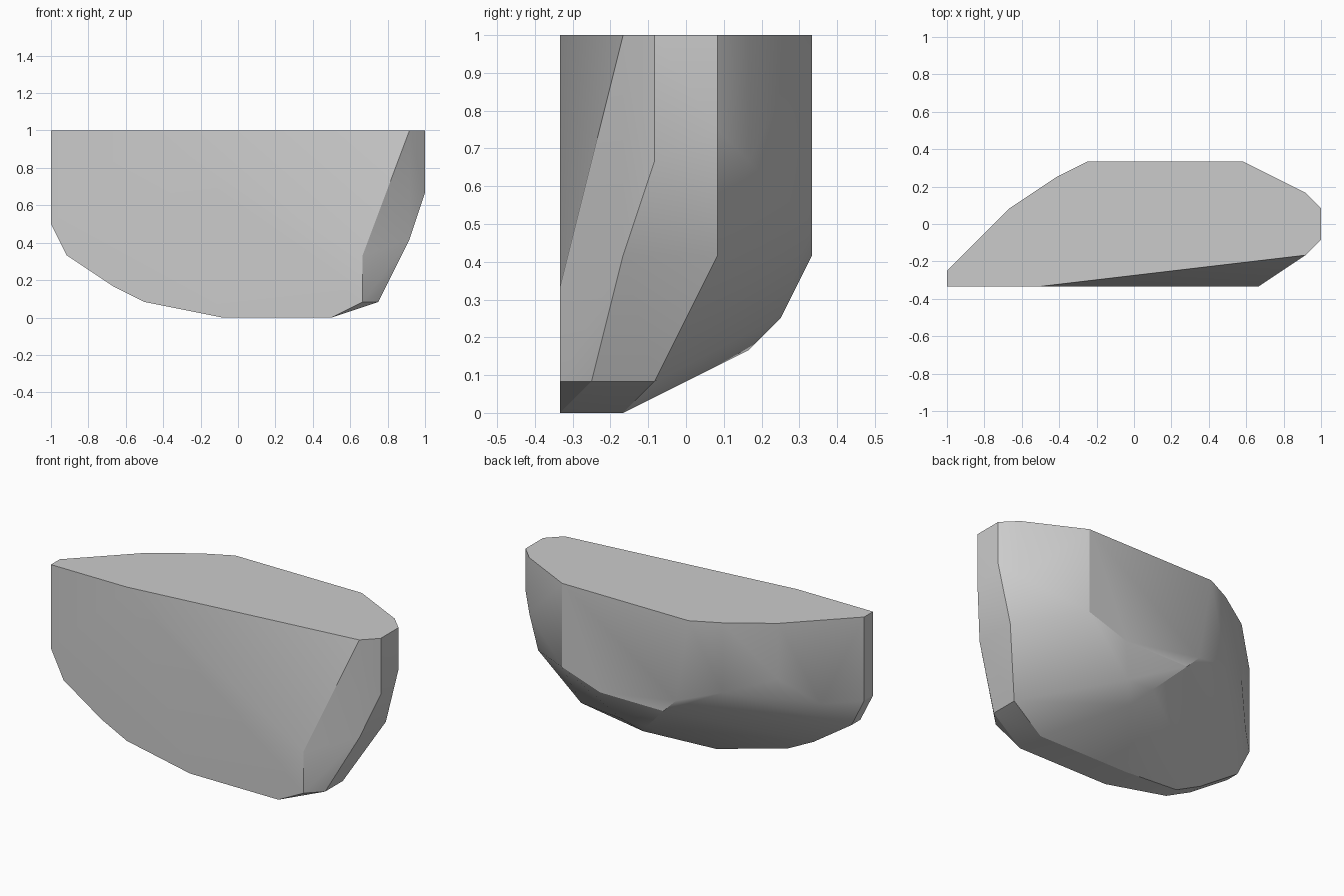
import bpy
import bmesh
import math
from mathutils import Vector

default_cube = bpy.data.objects.get("Cube")
if default_cube:
    bpy.data.objects.remove(default_cube, do_unlink=True)

UNIT = 1 / 12      # all corners sit on this lattice
FRONT = -4
TOP = 12


def make_material(name, colour):
    material = bpy.data.materials.new(name)
    material.use_nodes = True
    material.diffuse_color = colour
    bsdf = material.node_tree.nodes["Principled BSDF"]
    bsdf.inputs["Base Color"].default_value = colour
    return material


def hull_object(name, corners, material, smooth_angle):
    """Wrap a convex skin around the corners and shade it."""
    bm = bmesh.new()
    for corner in corners:
        bm.verts.new(Vector(corner) * UNIT)
    result = bmesh.ops.convex_hull(bm, input=bm.verts[:])
    inner = {g for g in result["geom_interior"] + result["geom_unused"]
             if isinstance(g, bmesh.types.BMVert) and g.is_valid}
    bmesh.ops.delete(bm, geom=list(inner), context="VERTS")
    bmesh.ops.dissolve_limit(bm, angle_limit=math.radians(0.5),
                             verts=bm.verts[:], edges=bm.edges[:])
    bmesh.ops.recalc_face_normals(bm, faces=bm.faces[:])
    mesh = bpy.data.meshes.new(name)
    bm.to_mesh(mesh)
    bm.free()
    mesh.materials.append(material)
    obj = bpy.data.objects.new(name, mesh)
    bpy.context.collection.objects.link(obj)
    bpy.context.view_layer.objects.active = obj
    obj.select_set(True)
    bpy.ops.object.shade_smooth_by_angle(angle=math.radians(smooth_angle))
    return obj


# flat cut top, as (x, y)
top_outline = [(-12, -4), (-12, -3), (-8, 1), (-5, 3), (-3, 4), (7, 4),
               (11, 2), (12, 1), (12, -1), (11, -2), (-6, -4)]

# flat front, as (x, z)
front_outline = [(-12, 6), (-11, 4), (-8, 2), (-6, 1), (-1, 0),
                 (6, 0), (8, 1), (8, 4)]

# chamfered end, from the rim down to the base
end_corners = [(12, -1, 8), (12, 1, 9), (11, -2, 5), (11, 1, 5),
               (11, 2, 8), (9, -3, 1), (9, -1, 1)]

# lower rim of the back wall
wall_corners = [(7, 4, 6), (4, 4, 5), (-1, 4, 5), (-2, 4, 6), (-5, 3, 7),
                (-8, 1, 8), (-10, -1, 6), (-12, -3, 6)]

# rounded underside
under_corners = [(3, 3, 3), (1, 3, 3), (2, 2, 2), (-11, -3, 4),
                 (-8, -3, 2), (-6, -3, 1), (-1, -2, 0), (6, -2, 0)]

corners = [(x, y, TOP) for x, y in top_outline]
corners += [(x, FRONT, z) for x, z in front_outline]
corners += end_corners + wall_corners + under_corners

stone_grey = make_material("stone grey", (0.6, 0.6, 0.6, 1))
hull_object("rock_chunk", corners, stone_grey, 25)
